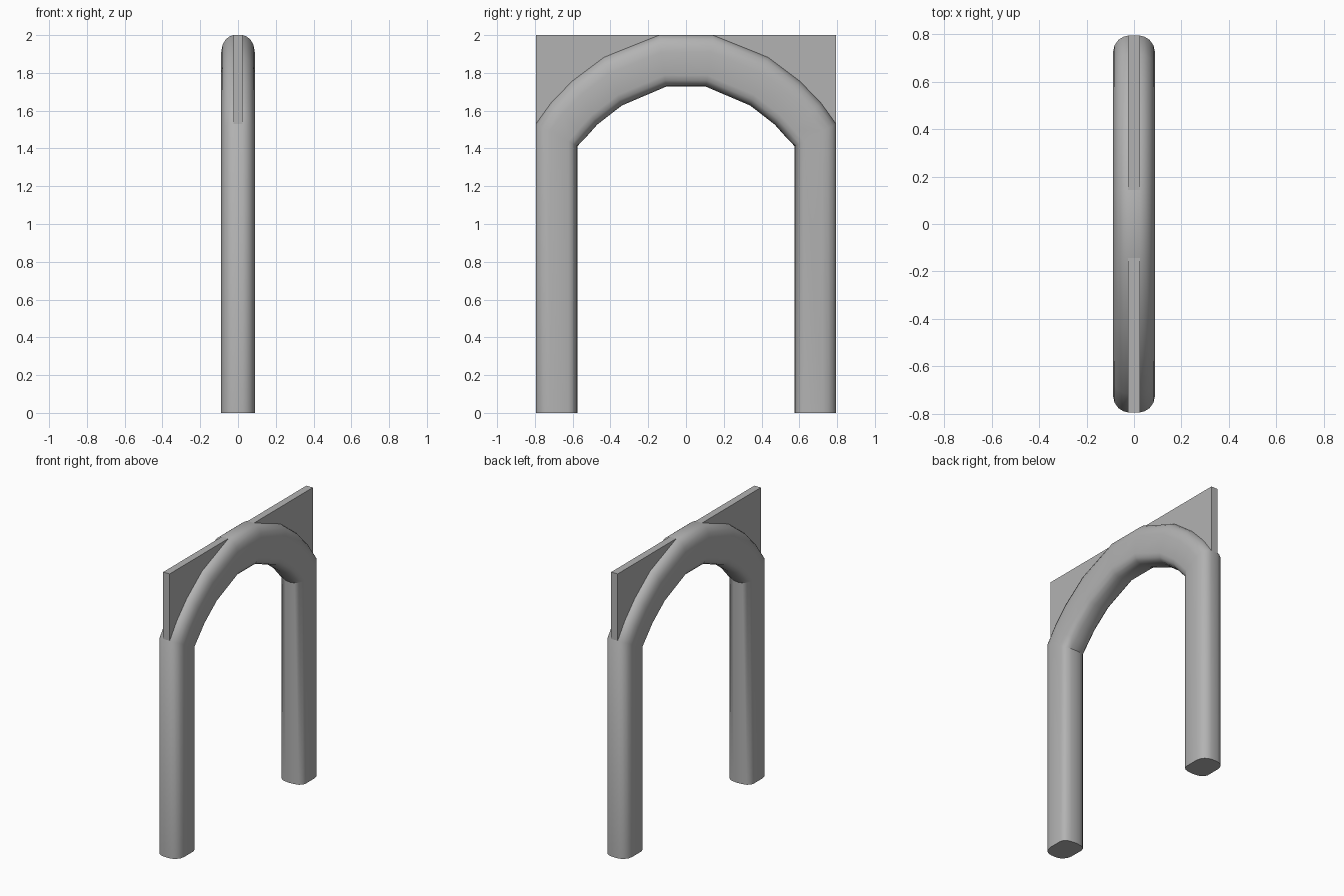
import bpy, bmesh, math
from mathutils import Vector

if "Cube" in bpy.data.objects:
    bpy.data.objects.remove(bpy.data.objects["Cube"])

# Arch outline as (y, z) pairs for one half: outer edge and matching inner edge
OUTER = [(0.795, 0), (0.795, 1.53), (0.716, 1.64), (0.605, 1.755), (0.435, 1.883), (0.143, 2.0)]
INNER = [(0.575, 0), (0.575, 1.412), (0.527, 1.462), (0.47, 1.526), (0.34, 1.627), (0.106, 1.727)]

# Half cross-section: (x, fraction of the way from outer to inner edge)
HALF = [(0.0, 0.0), (0.025, 0.002), (0.045, 0.025), (0.066, 0.085), (0.082, 0.19), (0.089, 0.33),
        (0.089, 0.78), (0.081, 0.88), (0.064, 0.95), (0.034, 0.985), (0.0, 1.0)]
SECTION = HALF + [(-x, t) for x, t in HALF[-2:0:-1]]

# Mid grey shared by all parts
GREY = bpy.data.materials.new("mid_grey")
GREY.diffuse_color = (0.45, 0.45, 0.45, 1.0)
GREY.use_nodes = True
GREY.node_tree.nodes["Principled BSDF"].inputs["Base Color"].default_value = GREY.diffuse_color


def mirror_y(points):
    return points + [(-y, z) for y, z in reversed(points)]


def loft(name, rings):
    """Skin closed rings of points, capped at both ends."""
    bm = bmesh.new()
    rings = [[bm.verts.new(p) for p in ring] for ring in rings]
    n = len(rings[0])
    for a, b in zip(rings, rings[1:]):
        for k in range(n):
            bm.faces.new((a[k], a[(k + 1) % n], b[(k + 1) % n], b[k]))
    bm.faces.new(rings[0])
    bm.faces.new(rings[-1])
    bmesh.ops.recalc_face_normals(bm, faces=bm.faces)
    mesh = bpy.data.meshes.new(name)
    bm.to_mesh(mesh)
    bm.free()
    mesh.materials.append(GREY)
    obj = bpy.data.objects.new(name, mesh)
    bpy.context.collection.objects.link(obj)
    return obj


# Arch frame: section carried up one leg, over the arch and down the other
rings = []
for o, i in zip(mirror_y(OUTER), mirror_y(INNER)):
    row = [(x, Vector(o).lerp(Vector(i), t)) for x, t in SECTION]
    rings.append([(x, p.x, p.y) for x, p in row])
frame = loft("arch_frame", rings)
bpy.context.view_layer.objects.active = frame
frame.select_set(True)
bpy.ops.object.shade_smooth_by_angle(angle=math.radians(40))
frame.select_set(False)

# Corner panels: thin plates filling the corners, tucked into the arch
tucked = [Vector(o).lerp(Vector(i), 0.1) for o, i in zip(OUTER[2:5], INNER[2:5])]
outline = [Vector((0.795, 2.0)), Vector(OUTER[1])] + tucked + [Vector(OUTER[5])]
for name, side in (("back_corner_panel", 1), ("front_corner_panel", -1)):
    loft(name, [[(x, side * p.x, p.y) for p in outline] for x in (-0.025, 0.025)])
